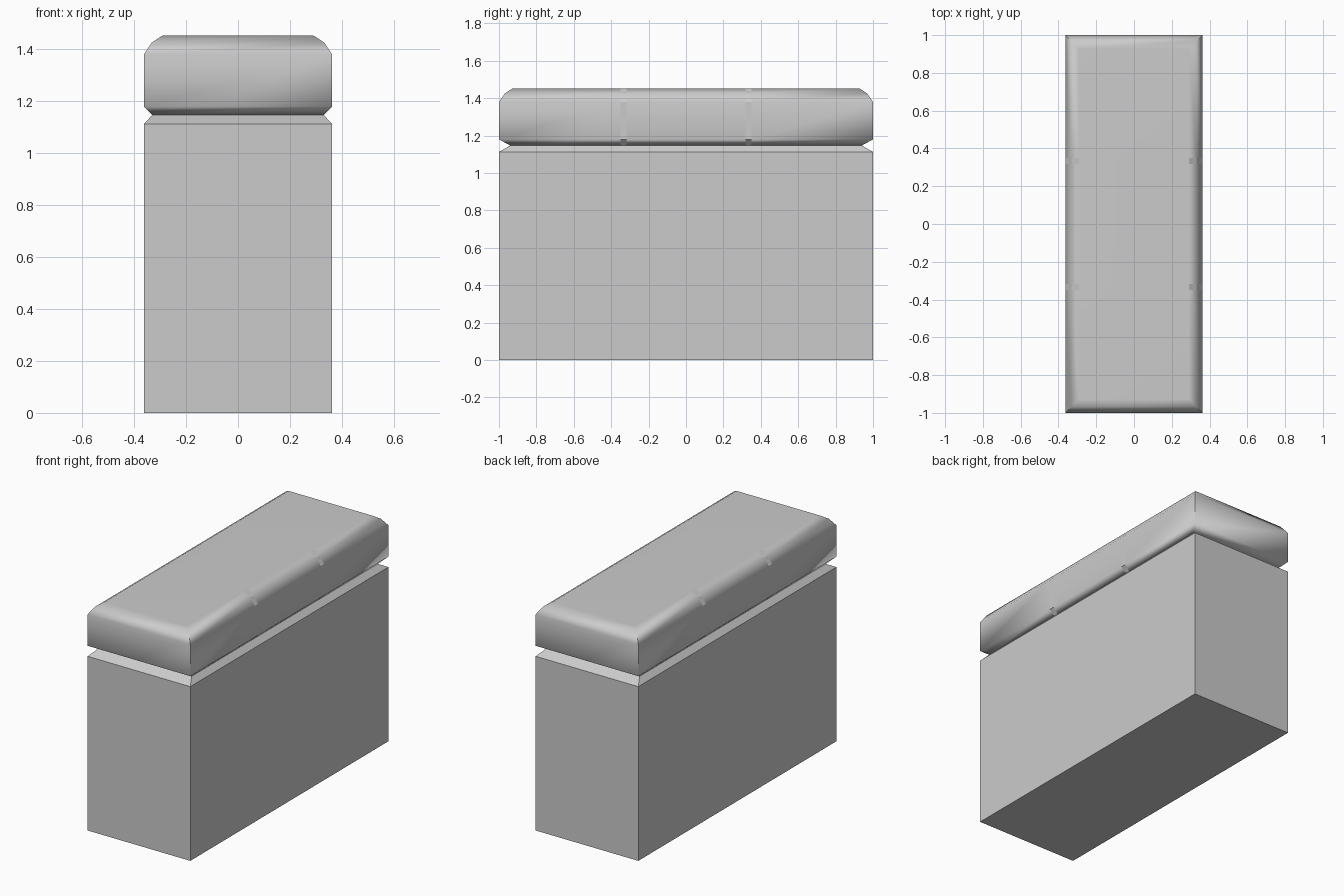
import bpy, bmesh, math

if "Cube" in bpy.data.objects:
    bpy.data.objects.remove(bpy.data.objects["Cube"])

# Narrow seam strips crossing the long sides
SEAMS = [-0.35, -0.317, 0.317, 0.35]


def stacked_block(name, rings, angle):
    """Loft rectangular rings (half width, half depth, z) into a closed block."""
    bm = bmesh.new()
    loops = []
    for hx, hy, z in rings:
        ys = [-hy] + SEAMS + [hy]
        pts = [(hx, y) for y in ys] + [(-hx, y) for y in reversed(ys)]
        loops.append([bm.verts.new((x, y, z)) for x, y in pts])
    n = len(loops[0])
    for a, b in zip(loops, loops[1:]):
        for i in range(n):
            j = (i + 1) % n
            f = bm.faces.new((a[i], a[j], b[j], b[i]))
            f.smooth = True
    bm.faces.new(reversed(loops[0]))
    bm.faces.new(loops[-1])
    bm.normal_update()
    mesh = bpy.data.meshes.new(name)
    bm.to_mesh(mesh)
    bm.free()
    obj = bpy.data.objects.new(name, mesh)
    bpy.context.collection.objects.link(obj)

    # Smooth shading with sharp corners, seam strips left flat
    bpy.ops.object.select_all(action='DESELECT')
    obj.select_set(True)
    bpy.context.view_layer.objects.active = obj
    bpy.ops.object.shade_smooth_by_angle(angle=math.radians(angle))
    for p in mesh.polygons:
        if len(p.vertices) == 4 and abs(abs(p.center.y) - 0.3335) < 0.01:
            p.use_smooth = False
    mod = obj.modifiers.new("Flat faces", 'WEIGHTED_NORMAL')
    mod.keep_sharp = True
    return obj


# Tall body with a chamfered shoulder
stacked_block("body", [
    (0.363, 1.0, 0.0),
    (0.363, 1.0, 1.113),
    (0.33, 0.94, 1.147),
], 25)

# Rounded lid resting on the body
stacked_block("lid", [
    (0.33, 0.94, 1.147),
    (0.363, 1.0, 1.18),
    (0.363, 1.0, 1.38),
    (0.332, 0.968, 1.426),
    (0.291, 0.926, 1.453),
], 62)
